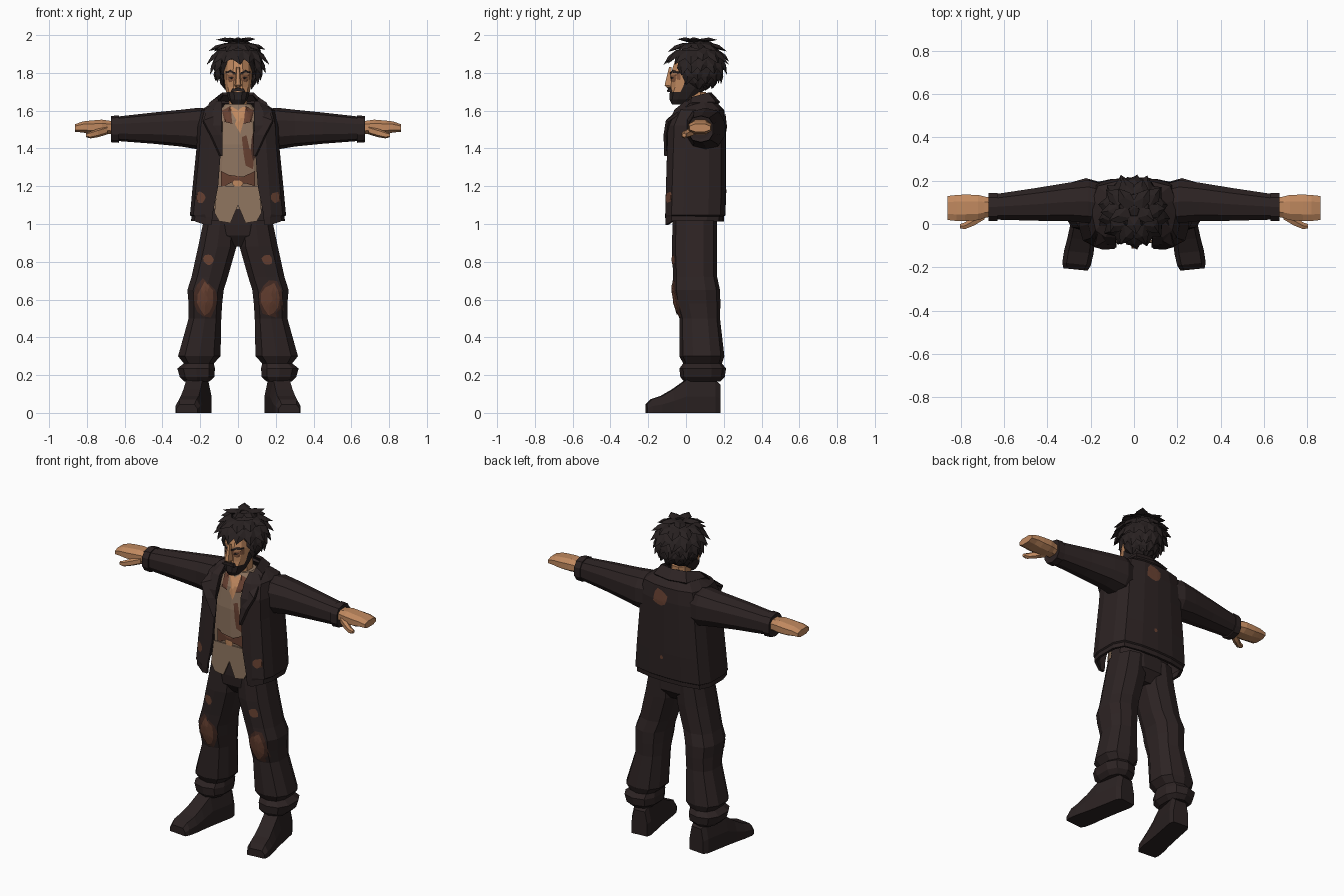
import bpy, bmesh, math, random
from mathutils import Vector
from mathutils.bvhtree import BVHTree

if "Cube" in bpy.data.objects:
    bpy.data.objects.remove(bpy.data.objects["Cube"])

random.seed(4)


def material(name, rgb):
    m = bpy.data.materials.new(name)
    m.diffuse_color = (*rgb, 1)
    m.use_nodes = True
    m.node_tree.nodes["Principled BSDF"].inputs["Base Color"].default_value = m.diffuse_color
    return m


CLOTH = material("dark cloth", (0.026, 0.017, 0.017))
BOOT = material("boot leather", (0.024, 0.016, 0.016))
HAIR = material("dark hair", (0.021, 0.015, 0.015))
SKIN = material("skin", (0.53, 0.25, 0.115))
SHADE = material("weathered skin", (0.25, 0.105, 0.052))
SHIRT = material("tan shirt", (0.27, 0.175, 0.115))
RUST = material("rust patch", (0.135, 0.052, 0.031))
STAIN = material("dark stain", (0.06, 0.025, 0.018))


def finish(name, bm, *mats):
    bmesh.ops.recalc_face_normals(bm, faces=bm.faces[:])
    me = bpy.data.meshes.new(name)
    bm.to_mesh(me)
    bm.free()
    for m in mats:
        me.materials.append(m)
    ob = bpy.data.objects.new(name, me)
    bpy.context.collection.objects.link(ob)
    return ob


def loft(name, rings, *mats, closed=True, rule=None):
    """Skin a list of point rings, capping closed ones."""
    bm = bmesh.new()
    vs = [[bm.verts.new(p) for p in r] for r in rings]
    n = len(rings[0])
    for a, b in zip(vs, vs[1:]):
        for i in range(n if closed else n - 1):
            j = (i + 1) % n
            bm.faces.new((a[i], a[j], b[j], b[i]))
    if closed:
        bm.faces.new(vs[0])
        bm.faces.new(vs[-1])
    if rule:
        for f in bm.faces:
            f.material_index = rule(f.calc_center_median())
    return finish(name, bm, *mats)


def ring(lo, hi, n=10, power=0.8):
    """Rounded section between two corners of a box, as 2D points."""
    out = []
    for i in range(n):
        t = 2 * math.pi * (i + 0.5) / n
        c, s = math.cos(t), math.sin(t)
        u = math.copysign(abs(c) ** power, c)
        v = math.copysign(abs(s) ** power, s)
        out.append(((lo[0] + hi[0]) / 2 + u * (hi[0] - lo[0]) / 2,
                    (lo[1] + hi[1]) / 2 + v * (hi[1] - lo[1]) / 2))
    return out


def upright(rows, s=1, n=10):
    """Rows of (z, x0, x1, y0, y1)."""
    return [[(s * x, y, z) for x, y in ring((x0, y0), (x1, y1), n)] for z, x0, x1, y0, y1 in rows]


def sideways(rows, s=1, n=10):
    """Rows of (x, y0, y1, z0, z1)."""
    return [[(s * x, y, z) for y, z in ring((y0, z0), (y1, z1), n)] for x, y0, y1, z0, z1 in rows]


def decal(name, target, pts, mat, off=0.004, front=True):
    """Project a flat outline (x, z) onto the front or back of a part."""
    me = target.data
    tree = BVHTree.FromPolygons([v.co for v in me.vertices], [p.vertices[:] for p in me.polygons])
    k = 1 if front else -1
    cx, cz = (sum(p[i] for p in pts) / len(pts) for i in (0, 1))

    def cast(x, z):
        return tree.ray_cast(Vector((x, -k, z)), Vector((0, k, 0)))[0]
    mid = cast(cx, cz)
    bm = bmesh.new()

    def vert(x, z):
        h = cast(x, z) or mid
        return bm.verts.new((x, h.y - k * off, z))
    rows = [[vert(cx + (x - cx) * t, cz + (z - cz) * t) for x, z in pts] for t in (0.25, 0.5, 0.75, 1)]
    bm.faces.new(rows[0])
    for a, b in zip(rows, rows[1:]):
        for i in range(len(pts)):
            j = (i + 1) % len(pts)
            bm.faces.new((a[i], a[j], b[j], b[i]))
    return finish(name, bm, mat)


def blob(cx, cz, rx, rz, n=11, wob=0.15):
    out = []
    for i in range(n):
        t, r = 2 * math.pi * i / n, 1 + random.uniform(-wob, wob)
        out.append((cx + rx * r * math.cos(t), cz + rz * r * math.sin(t)))
    return out


# Shirt body with collar, bare chest and stains
shirt = loft("shirt", upright([(1.08, -.17, .17, -.07, .16), (1.25, -.165, .165, -.075, .17),
                               (1.42, -.16, .16, -.075, .17), (1.55, -.14, .14, -.06, .16),
                               (1.635, -.07, .07, -.015, .12)], n=14), SHIRT)
decal("bare_chest", shirt, [(-.045, 1.62), (.045, 1.62), (.035, 1.56), (.012, 1.48), (-.012, 1.52)], SKIN)
for s in (1, -1):
    decal("shirt_collar", shirt, [(s * x, z) for x, z in
          ((.04, 1.625), (.085, 1.6), (.07, 1.54), (.03, 1.53))], RUST, .009)
    # shirt tail
    tail = [(0, 1.2), (0, 1.1), (.04, 1.005), (.10, 1.015), (.125, 1.06), (.11, 1.2)]
    loft("shirt_tail", [[(s * x, y - .03 * (1.2 - z), z) for x, z in tail] for y in (-.083, -.074)], SHIRT)
decal("shirt_stain_upper", shirt, [(.02, 1.46), (.045, 1.47), (.06, 1.40), (.085, 1.38), (.08, 1.29),
                                   (.04, 1.31), (.03, 1.37)], RUST)
decal("shirt_stain_side", shirt, blob(.085, 1.42, .015, .08), STAIN, .006)
decal("shirt_stain_band", shirt, [(-.09, 1.28), (-.05, 1.26), (.03, 1.25), (.09, 1.28), (.09, 1.2),
                                  (.04, 1.215), (-.05, 1.22), (-.09, 1.19)], RUST, .012)
decal("shirt_hole", shirt, blob(0, 1.215, .028, .018), SKIN, .016)


# Open jacket shell
def jacket_ring(z, w, yf, yb, o, drop=0):
    half = [(o, yf, z - drop), (max(o + .02, .7 * w), yf, z - drop), (.93 * w, yf + .03, z),
            (w, yf + .09, z), (w, yb - .08, z), (.88 * w, yb - .02, z), (.45 * w, yb, z)]
    return half + [(0, yb + .005, z)] + [(-x, y, h) for x, y, h in reversed(half)]


jacket = loft("jacket", [jacket_ring(*r) for r in (
    (1.015, .24, -.10, .187, .14, .02), (1.045, .24, -.102, .19, .135, .01), (1.05, .247, -.102, .197, .135),
    (1.2, .232, -.098, .20, .105), (1.4, .212, -.092, .20, .09), (1.52, .205, -.088, .20, .085),
    (1.60, .185, -.055, .19, .085), (1.645, .12, .0, .145, .085))], CLOTH, closed=False)
for s in (1, -1):
    decal("jacket_spot", jacket, blob(s * .2, 1.14, .026, .03), RUST, .012)
decal("jacket_back_patch", jacket, blob(.03, 1.54, .05, .05), RUST, .012, front=False)
decal("jacket_back_spot", jacket, blob(.02, 1.17, .012, .012), RUST, .012, front=False)
solid = jacket.modifiers.new("thickness", "SOLIDIFY")
solid.thickness, solid.offset = .016, 0

# Folded collar and lapels
inner = [(.085, -.1, 1.36), (.085, -.085, 1.47), (.085, -.045, 1.58), (.105, .03, 1.665), (.08, .115, 1.69)]
outer = [(.095, -.108, 1.36), (.145, -.112, 1.47), (.185, -.10, 1.545), (.15, .03, 1.635), (.11, .155, 1.64)]


def mirrored(half, c):
    return half + [c] + [(-x, y, z) for x, y, z in reversed(half)]


collar = loft("collar", [mirrored(inner, (0, .13, 1.69)), mirrored(outer, (0, .175, 1.64))], CLOTH, closed=False)
solid = collar.modifiers.new("thickness", "SOLIDIFY")
solid.thickness, solid.offset = .016, 0

# Trouser seat
loft("trouser_seat", upright([(1.12, -.17, .17, -.065, .16), (1.0, -.185, .185, -.07, .165),
                              (.94, -.17, .17, -.065, .165), (.88, -.06, .06, -.02, .12)], n=12), CLOTH)

for s in (1, -1):
    # Sleeve, cuff, hand and thumb
    loft("sleeve", sideways([(.15, .0, .19, 1.39, 1.61), (.21, .0, .207, 1.395, 1.615),
                             (.30, .01, .195, 1.41, 1.605), (.45, .012, .17, 1.425, 1.59),
                             (.645, .018, .14, 1.44, 1.568)], s), CLOTH)
    loft("cuff", sideways([(.63, .01, .147, 1.43, 1.575), (.672, .012, .145, 1.433, 1.572),
                           (.668, .03, .125, 1.45, 1.555)], s), CLOTH)
    loft("hand", sideways([(.64, .035, .12, 1.47, 1.545), (.69, .025, .13, 1.475, 1.55),
                           (.72, .014, .138, 1.472, 1.555), (.78, .01, .14, 1.474, 1.55),
                           (.82, .01, .138, 1.482, 1.545), (.862, .015, .133, 1.487, 1.53)], s, 8), SKIN)
    loft("thumb", sideways([(.69, .02, .06, 1.475, 1.52), (.74, -.01, .04, 1.46, 1.505),
                            (.78, -.025, .01, 1.453, 1.49), (.805, -.022, .0, 1.46, 1.48)], s, 6), SKIN)
    # Trouser leg gathered above the boot
    leg = loft("trouser_leg", upright([
        (1.02, .0, .185, -.07, .165), (.88, .004, .215, -.075, .165), (.72, .05, .25, -.068, .165),
        (.65, .072, .272, -.07, .18), (.58, .08, .265, -.06, .182), (.50, .085, .265, -.035, .18),
        (.30, .088, .322, -.035, .203), (.262, .125, .29, -.015, .19), (.235, .118, .325, -.035, .212),
        (.19, .122, .312, -.03, .205), (.165, .15, .285, -.01, .18)], s), CLOTH)
    decal("knee_stain", leg, blob(s * .175, .6, .07, .10), STAIN, .004)
    decal("knee_patch", leg, blob(s * .17, .605, .045, .08), RUST, .008)
    decal("thigh_patch", leg, blob(s * .155, .81, .028, .03), RUST, .004)

    # Boot, turned slightly outward: rows of (y, half width, height)
    rows = []
    for y, w, h in ((.178, .05, .15), (.15, .062, .175), (.0, .062, .175), (-.07, .064, .125),
                    (-.13, .068, .09), (-.185, .066, .072), (-.21, .056, .045)):
        cx = .20 + (.16 - y) * .19
        rows.append([(s * (cx + u * w), y + .1 * (u * w), h * v) for u, v in
                     ((-1, 0), (1, 0), (1, .5), (.7, 1), (-.7, 1), (-1, .5))])
    loft("boot", rows, BOOT)

# Neck and head; the beard is a rule on the lower faces
loft("neck", upright([(1.54, -.055, .055, -.02, .11), (1.70, -.05, .05, -.01, .11)], n=8), SKIN)
head = loft("head", upright([
    (1.632, -.03, .03, -.075, -.01), (1.66, -.052, .052, -.09, .05), (1.70, -.064, .064, -.088, .09),
    (1.725, -.07, .07, -.082, .12), (1.765, -.075, .075, -.08, .15), (1.80, -.076, .076, -.082, .16),
    (1.87, -.07, .07, -.06, .15)], n=12), SKIN, HAIR,
    rule=lambda c: int(c.z < 1.695 or (c.z < 1.76 and -.01 < c.y)))
loft("moustache", [[(-.038, y, 1.698), (0, y - .008, 1.704), (.038, y, 1.698), (.03, y, 1.716),
                    (0, y - .008, 1.722), (-.03, y, 1.716)] for y in (-.094, -.07)], HAIR)
loft("nose", [[(-.009, -.078, 1.83), (.009, -.078, 1.83), (.006, -.09, 1.83), (-.006, -.09, 1.83)],
              [(-.02, -.07, 1.73), (.02, -.07, 1.73), (.011, -.113, 1.735), (-.011, -.113, 1.735)],
              [(-.014, -.07, 1.722), (.014, -.07, 1.722), (.007, -.1, 1.722), (-.007, -.1, 1.722)]], SKIN)
for s in (1, -1):
    decal("eye_socket", head, [(s * x, z) for x, z in
          ((.014, 1.80), (.066, 1.80), (.066, 1.765), (.045, 1.75), (.018, 1.757))], SHADE, .003)
    decal("eye", head, [(s * x, z) for x, z in
          ((.022, 1.773), (.035, 1.78), (.052, 1.775), (.037, 1.767))], HAIR, .006)
    decal("eyebrow", head, [(s * x, z) for x, z in
          ((.012, 1.79), (.04, 1.803), (.066, 1.797), (.066, 1.806), (.038, 1.815), (.012, 1.802))], HAIR, .007)

# Hair cap with rows of pointed locks
bm = bmesh.new()
bmesh.ops.create_icosphere(bm, subdivisions=2, radius=1)
for v in bm.verts:
    v.co = Vector((v.co.x * .118, .075 + v.co.y * .12, 1.86 + v.co.z * .12))
C, R = Vector((0, .06, 1.855)), Vector((.122, .132, .125))
for row, (lat, count, length) in enumerate(((80, 5, .09), (55, 10, .09), (32, 14, .09), (10, 16, .085),
                                            (-12, 16, .08), (-34, 15, .075), (-52, 12, .06))):
    for i in range(count):
        az = 2 * math.pi * (i + .5 * (row % 2)) / count
        from_front = abs((az + math.pi) % (2 * math.pi) - math.pi)
        if (lat < 20 and from_front < .8) or (lat < -20 and from_front < 1.15):
            continue
        f = math.radians(lat)
        n = Vector((math.sin(az) * math.cos(f), -math.cos(az) * math.cos(f), math.sin(f)))
        p = C + Vector([n[k] * R[k] for k in range(3)])
        side = Vector((math.cos(az), math.sin(az), 0))
        down = side.cross(n).normalized()
        if down.z > 0:
            down.negate()
        w, L = .034, length * random.uniform(.85, 1.15)
        pts = [p + side * w * .8, p - side * w * .8, p - n * .025,
               p + down * L * .55 + side * w + n * .004, p + down * L * .55 - side * w + n * .004,
               p + down * L * .5 + n * .018, p + down * L + n * .015 + side * random.uniform(-.015, .015)]
        bmesh.ops.convex_hull(bm, input=[bm.verts.new(q) for q in pts])
finish("hair", bm, HAIR)
